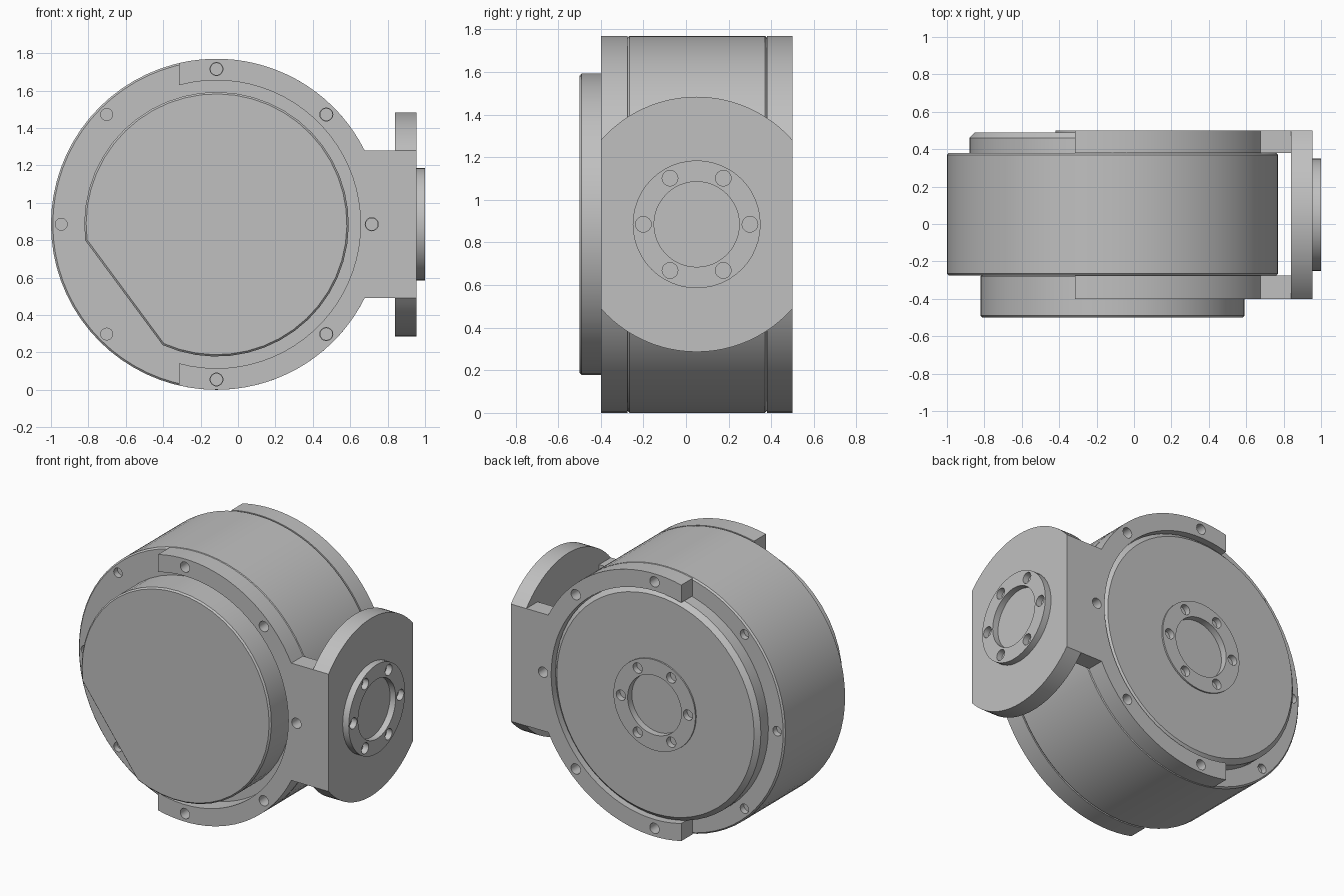
import bpy, bmesh, math
from math import cos, sin, pi, radians, acos, asin, sqrt

if "Cube" in bpy.data.objects:
    bpy.data.objects.remove(bpy.data.objects["Cube"])

grey = bpy.data.materials.new("machined grey")
grey.diffuse_color = (0.53, 0.53, 0.53, 1)
grey.use_nodes = True
grey.node_tree.nodes["Principled BSDF"].inputs["Base Color"].default_value = grey.diffuse_color

CX, CZ, CY = -0.115, 0.885, 0.05   # drum axis, and centre of the side plate
R = 0.885


def place(u, v, h, axis):
    """Map a flat (u, v) point at height h along the chosen axis."""
    return (CX + u, h, CZ + v) if axis == 'Y' else (h, CY + u, CZ + v)


def arc(r, a0, a1, n, c=(0, 0)):
    return [(c[0] + r * cos(a0 + (a1 - a0) * i / n),
             c[1] + r * sin(a0 + (a1 - a0) * i / n)) for i in range(n + 1)]


def circle(r, n, c=(0, 0)):
    return arc(r, 0, 2 * pi, n, c)[:-1]


def add_loft(bm, loops):
    """Join matching loops with quads and close both ends."""
    rings = [[bm.verts.new(p) for p in loop] for loop in loops]
    n = len(rings[0])
    for a, b in zip(rings, rings[1:]):
        for i in range(n):
            j = (i + 1) % n
            bm.faces.new((a[i], a[j], b[j], b[i]))
    bm.faces.new(rings[0])
    bm.faces.new(rings[-1])


def finish(name, bm):
    bmesh.ops.recalc_face_normals(bm, faces=bm.faces)
    me = bpy.data.meshes.new(name)
    bm.to_mesh(me)
    bm.free()
    me.materials.append(grey)
    ob = bpy.data.objects.new(name, me)
    bpy.context.collection.objects.link(ob)
    return ob


def prism(name, pts, h0, h1, axis):
    bm = bmesh.new()
    add_loft(bm, [[place(u, v, h, axis) for u, v in pts] for h in (h0, h1)])
    return finish(name, bm)


def lathe(name, profile, axis, n=64):
    bm = bmesh.new()
    add_loft(bm, [[place(u, v, h, axis) for u, v in circle(r, n)] for r, h in profile])
    return finish(name, bm)


def apply(ob, mod):
    bpy.context.view_layer.objects.active = ob
    bpy.ops.object.modifier_apply(modifier=mod.name)


def drill(ob, angles, pitch, r, h0, h1, axis):
    """Cut a circle of bolt holes."""
    bm = bmesh.new()
    for a in angles:
        pts = circle(r, 16, (pitch * cos(a), pitch * sin(a)))
        add_loft(bm, [[place(u, v, h, axis) for u, v in pts] for h in (h0, h1)])
    cutter = finish("hole_cutter", bm)
    cutter.hide_render = True
    mod = ob.modifiers.new("holes", 'BOOLEAN')
    mod.operation, mod.solver, mod.object = 'DIFFERENCE', 'EXACT', cutter
    apply(ob, mod)
    bpy.data.objects.remove(cutter)


eight = [i * pi / 4 for i in range(8)]
six = [i * pi / 3 for i in range(6)]

# Main drum with softened rims and bolt holes on both ends
b = 0.01
drum = lathe("drum", [(R - b, -0.275), (R, -0.275 + b), (R, 0.38 - b), (R - b, 0.38)], 'Y', 72)
drill(drum, eight, 0.83, 0.032, -0.30, -0.235, 'Y')
drill(drum, eight, 0.83, 0.032, 0.34, 0.41, 'Y')

# Front cover with one straight flat at the lower left
cover = prism("front_cover", arc(0.707, radians(-114), radians(187), 40), -0.5, -0.27, 'Y')
mod = cover.modifiers.new("edge", 'BEVEL')
mod.width, mod.segments, mod.limit_method, mod.angle_limit = 0.01, 1, 'ANGLE', radians(60)
apply(cover, mod)

# Rear disc with chamfer, raised hub and central recess
disc = lathe("rear_disc", [(0.765, 0.37), (0.765, 0.46), (0.735, 0.49), (0.305, 0.49),
                           (0.305, 0.5), (0.2, 0.5), (0.2, 0.455)], 'Y')
drill(disc, six, 0.25, 0.035, 0.46, 0.53, 'Y')

# C-shaped brackets with an arm reaching to the side plate
ARM, RI, X0, X1 = 0.395, 0.77, 0.84, 0.955
a_end, a_arm, a_in = acos(-0.2 / R), asin(ARM / R), acos(-0.2 / RI)
outline = (arc(R, a_end, a_arm, 20) + [(X0 - CX, ARM), (X0 - CX, -ARM)]
           + arc(R, -a_arm, -a_end, 20) + arc(RI, -a_in, a_in, 44))
for name, h0, h1 in (("front_bracket", -0.4, -0.275), ("rear_bracket", 0.38, 0.5)):
    bracket = prism(name, outline, h0, h1, 'Y')
    drill(bracket, [i * pi / 4 for i in range(-2, 3)], 0.83, 0.035, h0 - 0.03, h1 + 0.03, 'Y')

# Side plate: a disc clipped flat at front and rear
RP = sqrt(0.45 ** 2 + ARM ** 2)
t = asin(ARM / RP)
prism("side_plate", arc(RP, t, pi - t, 24) + arc(RP, pi + t, 2 * pi - t, 24), X0, X1, 'X')

# Side hub ring with recess and bolt holes
hub = lathe("side_hub", [(0.3, X1 - 0.01), (0.3, 1.0), (0.2, 1.0), (0.2, 0.958)], 'X', 48)
drill(hub, six, 0.25, 0.037, 0.96, 1.03, 'X')

# Smooth the round walls, keep the machined edges crisp
for ob in bpy.data.objects:
    ob.select_set(True)
bpy.context.view_layer.objects.active = drum
bpy.ops.object.shade_smooth_by_angle(angle=radians(30))
